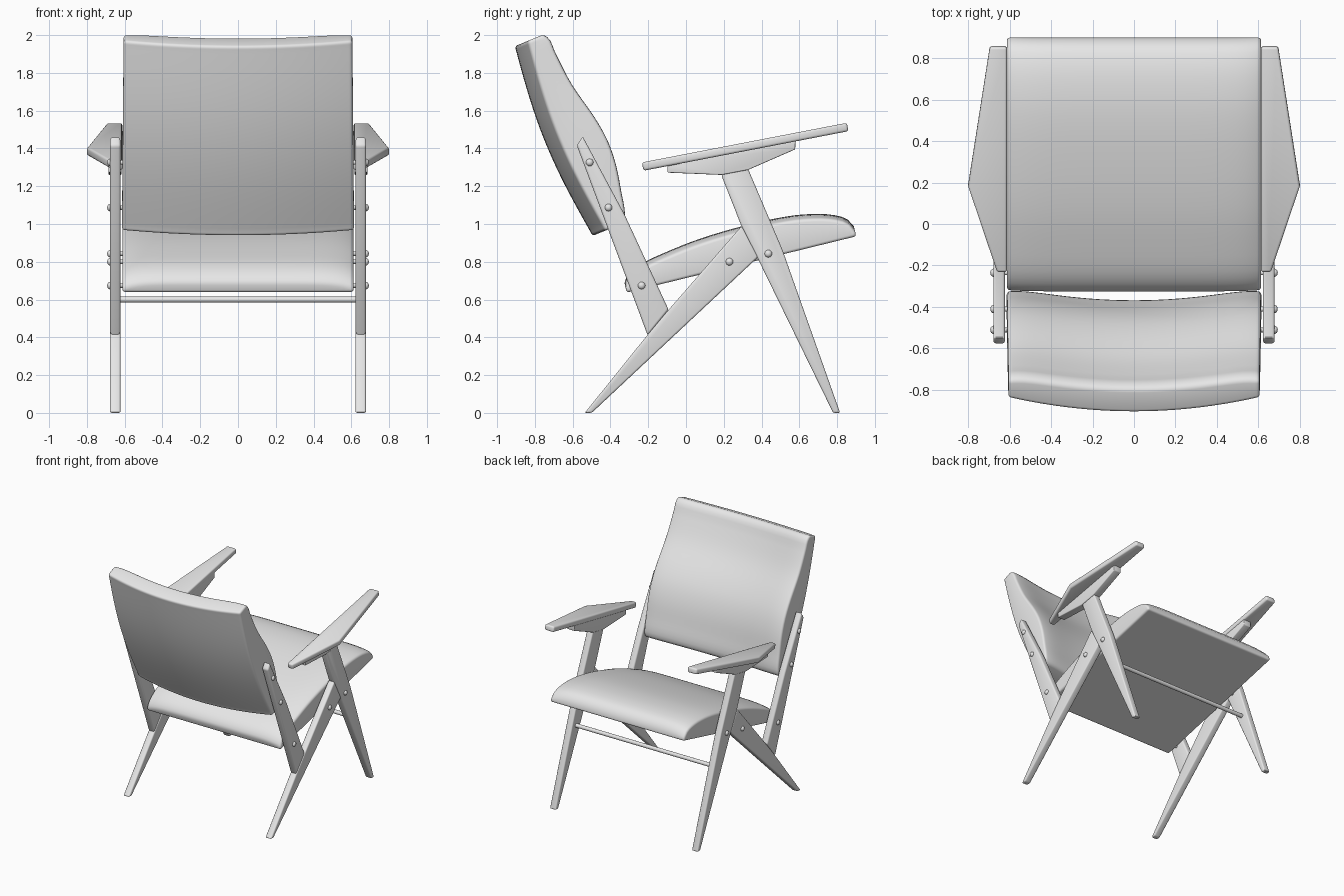
import bpy, bmesh, math
from mathutils import Vector, Matrix

if "Cube" in bpy.data.objects:
    bpy.data.objects.remove(bpy.data.objects["Cube"])

grey = bpy.data.materials.new("light grey")
grey.diffuse_color = (0.8, 0.8, 0.8, 1)
grey.use_nodes = True
grey.node_tree.nodes["Principled BSDF"].inputs["Base Color"].default_value = grey.diffuse_color


def finish(name, bm, bevel=0, segments=3, mirror=False):
    bmesh.ops.recalc_face_normals(bm, faces=bm.faces)
    if bevel:
        edges = [e for e in bm.edges if e.calc_face_angle(0) > 0.6]
        bmesh.ops.bevel(bm, geom=edges, offset=bevel, segments=segments,
                        profile=0.5, affect='EDGES', clamp_overlap=True)
    me = bpy.data.meshes.new(name)
    bm.to_mesh(me)
    bm.free()
    ob = bpy.data.objects.new(name, me)
    bpy.context.collection.objects.link(ob)
    me.materials.append(grey)
    bpy.ops.object.select_all(action='DESELECT')
    ob.select_set(True)
    bpy.context.view_layer.objects.active = ob
    bpy.ops.object.shade_smooth_by_angle(angle=math.radians(35))
    if mirror:
        m = ob.modifiers.new("mirror", 'MIRROR')
        m.use_mirror_merge = False
    return ob


def curve(table, s):
    """Smooth (Catmull-Rom style) interpolation through (s, value) pairs."""
    s = min(max(s, table[0][0]), table[-1][0])
    i = 0
    while i < len(table) - 2 and s > table[i + 1][0]:
        i += 1

    def slope(k):
        a, b = table[max(k - 1, 0)], table[min(k + 1, len(table) - 1)]
        return (b[1] - a[1]) / (b[0] - a[0])
    (s0, v0), (s1, v1) = table[i], table[i + 1]
    d = s1 - s0
    u = (s - s0) / d
    return ((2*u**3 - 3*u*u + 1) * v0 + (u**3 - 2*u*u + u) * d * slope(i)
            + (3*u*u - 2*u**3) * v1 + (u**3 - u*u) * d * slope(i + 1))


def cushion(name, width, s0, s1, low, high, place, bevel, n=28):
    """Padded slab: grids on both faces joined by a rim."""
    bm = bmesh.new()
    ease = lambda i: math.sin(1.2 * (2 * i / n - 1)) / math.sin(1.2)
    layers = []
    for fn in (low, high):
        grid = []
        for j in range(n + 1):
            s = s0 + (s1 - s0) * (ease(j) + 1) / 2
            row = []
            for i in range(n + 1):
                u = ease(i)
                row.append(bm.verts.new(place(u * width(s), s, fn(u, s))))
            grid.append(row)
        layers.append(grid)
        for j in range(n):
            for i in range(n):
                bm.faces.new((grid[j][i], grid[j][i+1], grid[j+1][i+1], grid[j+1][i]))
    rim = ([(0, i) for i in range(n)] + [(j, n) for j in range(n)]
           + [(n, i) for i in range(n, 0, -1)] + [(j, 0) for j in range(n, 0, -1)])
    a, b = layers
    for (j, i), (q, p) in zip(rim, rim[1:] + rim[:1]):
        bm.faces.new((a[j][i], a[q][p], b[q][p], b[j][i]))
    return finish(name, bm, bevel)


def prism(name, pts, place, h0, h1, bevel):
    """Outline extruded from h0 to h1, mirrored to the other side."""
    bm = bmesh.new()
    lo = [bm.verts.new(place(a, b, h0)) for a, b in pts]
    hi = [bm.verts.new(place(a, b, h1)) for a, b in pts]
    bm.faces.new(lo)
    bm.faces.new(hi)
    for i in range(len(pts)):
        k = (i + 1) % len(pts)
        bm.faces.new((lo[i], lo[k], hi[k], hi[i]))
    return finish(name, bm, bevel, mirror=True)


# seat cushion: flat underside, crowned top
seat_top = [(0, .055), (.03, .09), (.10, .126), (.22, .153), (.44, .184), (.70, .196),
            (.93, .189), (1.09, .162), (1.19, .125), (1.235, .09), (1.252, .055)]
cushion("seat", lambda s: .612, 0, 1.252,
        lambda u, s: 0,
        lambda u, s: curve(seat_top, s) - .028 * abs(u) ** 8,
        lambda x, s, t: Vector((x, -.314 + .971*s - .238*t, .637 + .238*s + .971*t)),
        .014)

# backrest: bowed across its width, padded at the lower back
back_pad = [(-.03, .115), (-.005, .143), (.05, .165), (.124, .18), (.283, .211), (.42, .218),
            (.55, .202), (.765, .155), (.95, .138), (1.03, .136), (1.065, .115)]
cushion("backrest", lambda s: .614 - .008 * s, -.02, 1.065,
        lambda u, s: .075*u*u - .043 * max(0, math.sin(math.pi * s / 1.06)),
        lambda u, s: .075*u*u + curve(back_pad, s) - .03 * abs(u) ** 8,
        lambda x, s, t: Vector((x, -.504 - .378*s + .926*t, .955 + .926*s + .378*t)),
        .014)

# side frames
side = lambda y, z, x: Vector((x, y, z))
prism("front_leg", [(.779, 0), (.816, 0), (.51, .865), (.33, 1.289), (.32, 1.32),
                    (.20, 1.29), (.1875, 1.257), (.293, .99), (.378, .821)],
      side, .622, .678, .01)
prism("rear_leg", [(-.536, 0), (-.499, 0), (.382, .825), (.295, .99), (-.092, .546),
                   (-.203, .414)], side, .622, .678, .01)
prism("back_post", [(-.203, .41), (-.092, .546), (-.325, 1.05), (-.547, 1.464),
                    (-.578, 1.416)], side, .622, .678, .012)

# armrests with the wedge below
prism("armrest_bracket", [(-.098, 1.272), (.1875, 1.26), (.33, 1.287), (.578, 1.395),
                          (.58, 1.45), (-.098, 1.32)], side, .617, .685, .006)
prism("armrest", [(.612, -.225), (.66, -.225), (.80, .19), (.695, .86), (.612, .86)],
      lambda x, y, h: Vector((x, y - .19*h, 1.283 + .193*(y + .22) + h)), 0, .044, .012)

# bolts with domed heads
for y, z in [(-.51, 1.326), (-.41, 1.087), (-.235, .674), (.23, .80), (.436, .843)]:
    bm = bmesh.new()
    turn = Matrix.Rotation(math.pi / 2, 4, 'Y')
    bmesh.ops.create_cone(bm, cap_ends=True, segments=16, radius1=.012, radius2=.012,
                          depth=.09, matrix=Matrix.Translation((.638, y, z)) @ turn)
    bmesh.ops.create_uvsphere(bm, u_segments=16, v_segments=8, radius=.02, matrix=
                              Matrix.Translation((.677, y, z)) @ Matrix.Diagonal((.8, 1, 1, 1)) @ turn)
    finish("bolt", bm, mirror=True)

# crossbar between the front legs
bm = bmesh.new()
bmesh.ops.create_cone(bm, cap_ends=True, segments=20, radius1=.016, radius2=.016, depth=1.27,
                      matrix=Matrix.Translation((0, .545, .6)) @ Matrix.Rotation(math.pi / 2, 4, 'Y'))
finish("crossbar", bm)
